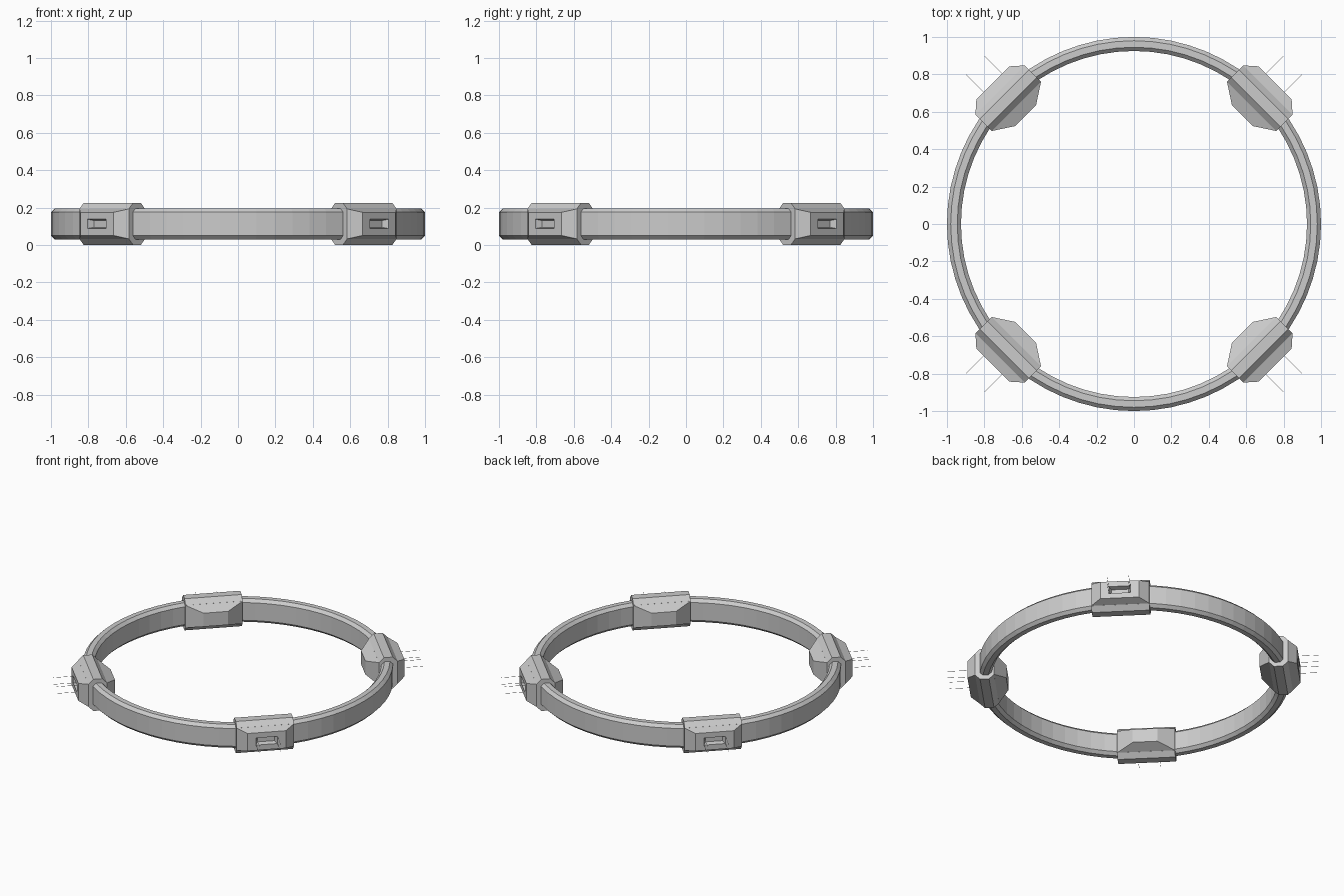
import bpy, bmesh
from math import pi, sin, cos

cube = bpy.data.objects.get("Cube")
if cube:
    bpy.data.objects.remove(cube)

MID = 0.1125  # height of the horizontal symmetry plane


def make_mesh(name, bm):
    bmesh.ops.recalc_face_normals(bm, faces=bm.faces)
    mesh = bpy.data.meshes.new(name)
    bm.to_mesh(mesh)
    bm.free()
    return mesh


def place(name, mesh, angle=0.0):
    obj = bpy.data.objects.new(name, mesh)
    obj.rotation_euler.z = angle
    bpy.context.collection.objects.link(obj)
    return obj


def bridge(bm, loops, closed=False):
    """Join consecutive vertex loops with quads."""
    pairs = list(zip(loops, loops[1:]))
    if closed:
        pairs.append((loops[-1], loops[0]))
    for a, b in pairs:
        for i in range(len(a)):
            j = (i + 1) % len(a)
            bm.faces.new((a[i], a[j], b[j], b[i]))


def chamfered(inner, outer, half, cut):
    """Chamfered rectangle as (radius, height) points."""
    upper = [(inner, half - cut), (inner + cut, half),
             (outer - cut, half), (outer, half - cut)]
    return upper + [(r, -h) for r, h in reversed(upper)]


def rect_loft(bm, sections):
    """Loft rectangles given as (radius, half width, half height)."""
    loops = [[bm.verts.new((r, sy * w, MID + sz * h))
              for sy, sz in ((-1, -1), (1, -1), (1, 1), (-1, 1))]
             for r, w, h in sections]
    bridge(bm, loops)
    bm.faces.new(loops[-1])


# Ring band: chamfered section swept round the vertical axis
SEGMENTS = 64
bm = bmesh.new()
section = chamfered(0.925, 1.0, 0.083, 0.02)
loops = []
for k in range(SEGMENTS):
    a = 2 * pi * k / SEGMENTS
    loops.append([bm.verts.new((r * cos(a), r * sin(a), MID + h)) for r, h in section])
bridge(bm, loops, closed=True)
place("ring_band", make_mesh("ring_band", bm))

# Pod housing: chamfered block around the band
bm = bmesh.new()
section = chamfered(0.89, 1.012, MID, 0.032)
ends = [[bm.verts.new((r, y, MID + h)) for r, h in section] for y in (-0.187, 0.187)]
bridge(bm, ends)
for end in ends:
    bm.faces.new(end)
housing = make_mesh("pod_housing", bm)

# Inner bulge: tapers towards the ring centre
bm = bmesh.new()
rect_loft(bm, [(0.89, 0.187, 0.08), (0.82, 0.08, 0.048)])
bulge = make_mesh("pod_inner_bulge", bm)

# Outer boss: tapers outwards, with a sunken slot in its face
bm = bmesh.new()
rect_loft(bm, [(1.012, 0.187, 0.08), (1.067, 0.125, 0.062),
               (1.067, 0.07, 0.025), (1.035, 0.055, 0.018)])
boss = make_mesh("pod_outer_boss", bm)

# Whiskers: four thin rods at the slot corners
bm = bmesh.new()
for sy in (-1, 1):
    for sz in (-1, 1):
        w = 0.0015
        rod = bmesh.ops.create_cube(bm, size=1)["verts"]
        bmesh.ops.scale(bm, vec=(0.145, w, w), verts=rod)
        bmesh.ops.translate(bm, vec=(1.1275, sy * 0.07, MID + sz * 0.024), verts=rod)
whiskers = make_mesh("pod_whiskers", bm)

# Four pods on the diagonals
parts = {"housing": housing, "inner_bulge": bulge,
         "outer_boss": boss, "whiskers": whiskers}
corners = ("back_left", "back_right", "front_right", "front_left")
for i, corner in enumerate(corners):
    for part, mesh in parts.items():
        place(f"{corner}_pod_{part}", mesh, pi / 4 + i * pi / 2)
